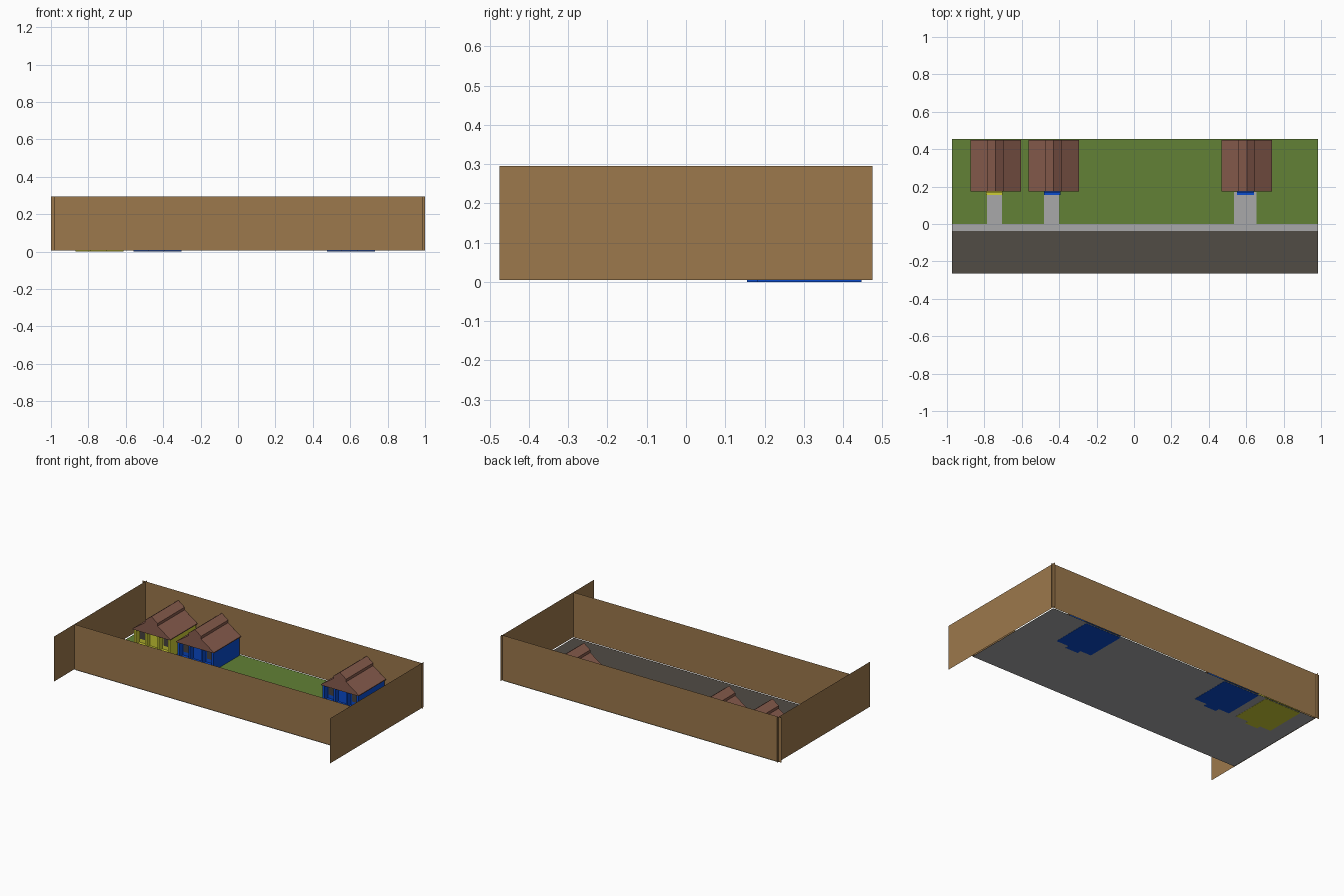
import bpy
import bmesh

cube = bpy.data.objects.get("Cube")
if cube:
    bpy.data.objects.remove(cube, do_unlink=True)


def material(name, rgb):
    """Flat material from an 8-bit colour, stored as linear values."""
    linear = [((c / 255 + 0.055) / 1.055) ** 2.4 if c > 10 else c / 255 / 12.92 for c in rgb]
    m = bpy.data.materials.new(name)
    m.use_nodes = True
    m.diffuse_color = (*linear, 1)
    bsdf = m.node_tree.nodes["Principled BSDF"]
    bsdf.inputs["Base Color"].default_value = (*linear, 1)
    bsdf.inputs["Roughness"].default_value = 0.9
    return m


FENCE = material("fence_brown", (156, 120, 76))
GRASS = material("grass_green", (98, 129, 54))
ROAD = material("asphalt", (81, 76, 69))
PAVING = material("paving_grey", (168, 168, 170))
ROOF = material("roof_brown", (137, 93, 78))
BLUE = material("house_blue", (10, 75, 205))
YELLOW = material("house_yellow", (206, 206, 54))
GLASS = material("window_dark", (70, 66, 62))


def finish(name, bm, mat):
    mesh = bpy.data.meshes.new(name)
    bm.to_mesh(mesh)
    bm.free()
    mesh.materials.append(mat)
    obj = bpy.data.objects.new(name, mesh)
    bpy.context.collection.objects.link(obj)
    return obj


def sheet(name, corners, mat):
    bm = bmesh.new()
    bm.faces.new([bm.verts.new(c) for c in corners])
    return finish(name, bm, mat)


def ground(name, x0, x1, y0, y1, z, mat):
    return sheet(name, [(x0, y0, z), (x1, y0, z), (x1, y1, z), (x0, y1, z)], mat)


def wall(name, x0, y0, x1, y1):
    z0, z1 = 0.005, 0.295
    return sheet(name, [(x0, y0, z0), (x1, y1, z0), (x1, y1, z1), (x0, y0, z1)], FENCE)


def box(name, x0, x1, y0, y1, z0, z1, mat):
    bm = bmesh.new()
    bmesh.ops.create_cube(bm, size=1)
    for v in bm.verts:
        v.co = (x1 if v.co.x > 0 else x0, y1 if v.co.y > 0 else y0, z1 if v.co.z > 0 else z0)
    return finish(name, bm, mat)


def prism(name, profile, y0, y1, mat):
    """Extrude an x-z outline along y."""
    bm = bmesh.new()
    face = bm.faces.new([bm.verts.new((x, y0, z)) for x, z in profile])
    ext = bmesh.ops.extrude_face_region(bm, geom=[face])
    for v in ext["geom"]:
        if isinstance(v, bmesh.types.BMVert):
            v.co.y = y1
    bmesh.ops.recalc_face_normals(bm, faces=bm.faces)
    return finish(name, bm, mat)


# Ground layers
LEFT, RIGHT = -0.973, 0.985
ground("paving_base", LEFT, RIGHT, -0.265, 0.455, 0.001, PAVING)
ground("road", LEFT, RIGHT, -0.265, -0.037, 0.003, ROAD)
ground("lawn", LEFT, RIGHT, 0.0, 0.455, 0.003, GRASS)

# Boundary walls, crossing slightly at the corners
wall("front_wall", -0.98, -0.267, 0.99, -0.267)
wall("back_wall", -1.0, 0.457, 1.0, 0.457)
wall("right_wall", -0.98, -0.475, -0.98, 0.475)
wall("left_wall", 0.99, -0.475, 0.99, 0.475)


def house(prefix, cx, path_x0, path_x1, colour):
    def part(name, x0, x1, *rest):
        return box(f"{prefix}_{name}", cx + x0, cx + x1, *rest)

    half, front, back, eave, floor = 0.128, 0.182, 0.447, 0.125, 0.03
    # Body, with a porch recessed under the front of the roof
    part("floor", -half, half, front, back, 0.0, floor, colour)
    part("body", -half, half, 0.215, back, floor, eave, colour)
    for side, s in (("right", -1), ("left", 1)):
        lo, hi = sorted((s * half, s * (half - 0.014)))
        part(f"{side}_post", lo, hi, front, 0.215, floor, eave, colour)
        lo, hi = sorted((s * 0.05, s * 0.038))
        part(f"{side}_door_post", lo, hi, front, 0.215, floor, eave, colour)
        lo, hi = sorted((s * 0.06, s * 0.105))
        part(f"{side}_window", lo, hi, 0.211, 0.217, 0.055, 0.112, GLASS)
    part("door", -0.03, 0.03, 0.209, 0.217, floor, 0.108, colour)
    # Entrance steps
    part("lower_step", -0.052, 0.038, 0.155, front, 0.0, 0.012, colour)
    part("upper_step", -0.052, 0.038, 0.168, front, 0.0, 0.022, colour)
    # Gabled roof with a raised centre section
    right_half = [(0.135, 0.122), (0.135, 0.127), (0.044, 0.19), (0.044, 0.207)]
    outline = right_half + [(0, 0.24)] + [(-x, z) for x, z in reversed(right_half)]
    prism(f"{prefix}_roof", [(cx + x, z) for x, z in outline], 0.175, 0.45, ROOF)
    # Path to the pavement
    ground(f"{prefix}_path", path_x0, path_x1, -0.001, 0.17, 0.0045, PAVING)


house("yellow_house", -0.74, -0.785, -0.705, YELLOW)
house("middle_blue_house", -0.43, -0.48, -0.4, BLUE)
house("end_blue_house", 0.604, 0.535, 0.655, BLUE)
